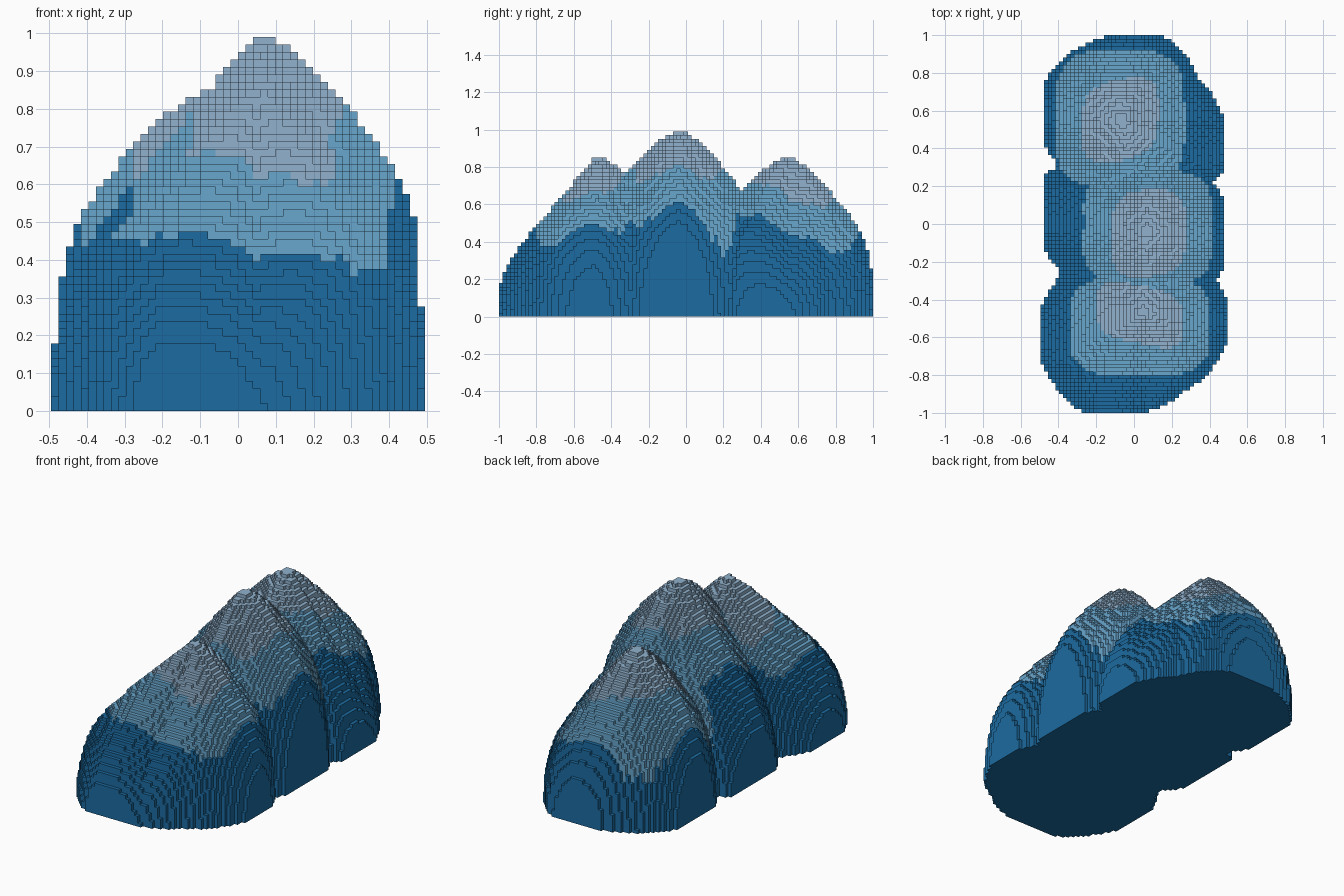
import bpy
import bmesh
import math

cube = bpy.data.objects.get("Cube")
if cube:
    bpy.data.objects.remove(cube, do_unlink=True)

# Grid of square columns
NX, NY = 50, 101
CELL = 2 / NY


def material(name, srgb):
    lin = [((c + 0.055) / 1.055) ** 2.4 for c in srgb] + [1]
    m = bpy.data.materials.new(name)
    m.use_nodes = True
    m.diffuse_color = lin
    m.node_tree.nodes["Principled BSDF"].inputs["Base Color"].default_value = lin
    return m


MATS = [material("deep_blue_rock", (0.105, 0.42, 0.63)),
        material("mid_blue_slope", (0.41, 0.65, 0.805)),
        material("grey_blue_cap", (0.565, 0.695, 0.805))]

# Each peak: summit, height, x limits, foot radius and foot height every 30 degrees,
# slope curvature to the east, north, west and south,
# then the slope and cap zones as centre, half sizes and skew
PEAKS = {
    "back_peak": dict(
        top=(-0.05, 0.55), h=0.86, lim=(-0.48, 0.475),
        r=(0.525, 0.45, 0.49, 0.46, 0.45, 0.47, 0.45, 0.43, 0.42, 0.42, 0.45, 0.59),
        e=(0.18, 0.26, 0.32, 0.37, 0.40, 0.38, 0.41, 0.32, 0.34, 0.50, 0.44, 0.32),
        curve=(1.05, 1.25, 1.5, 1.4),
        slope=(-0.075, 0.56, 0.345, 0.365, 0), cap=(-0.075, 0.55, 0.205, 0.215, 0.2)),
    "middle_peak": dict(
        top=(0.06, -0.035), h=1.0, lim=(-0.48, 0.475),
        r=(0.46, 0.44, 0.45, 0.45, 0.45, 0.61, 0.57, 0.49, 0.44, 0.45, 0.44, 0.46),
        e=(0.49, 0.42, 0.46, 0.50, 0.38, 0.26, 0.32, 0.26, 0.36, 0.58, 0.40, 0.42),
        curve=(1.4, 1.4, 1.02, 1.4),
        slope=(0.075, -0.02, 0.345, 0.31, 0), cap=(0.075, -0.05, 0.20, 0.23, 0.1)),
    "front_peak": dict(
        top=(0.05, -0.48), h=0.86, lim=(-0.5, 0.5),
        r=(0.46, 0.42, 0.42, 0.40, 0.42, 0.47, 0.555, 0.60, 0.61, 0.515, 0.46, 0.465),
        e=(0.36, 0.35, 0.38, 0.50, 0.36, 0.28, 0.20, 0.31, 0.24, 0.18, 0.32, 0.37),
        curve=(1.3, 1.4, 1.2, 0.9),
        slope=(0.03, -0.54, 0.375, 0.265, 0), cap=(0.03, -0.48, 0.235, 0.155, -0.2)),
}


def around(values, angle):
    n = len(values)
    a = (angle / (2 * math.pi) * n) % n
    i = int(a) % n
    return values[i] + (values[(i + 1) % n] - values[i]) * (a - int(a))


def height(p, x, y):
    """Curved slope from summit to foot height, ending in a steep rounded foot."""
    if not p["lim"][0] < x < p["lim"][1]:
        return 0
    dx, dy = x - p["top"][0], y - p["top"][1]
    ang = math.atan2(dy, dx)
    t = math.hypot(dx, dy) / around(p["r"], ang)
    if t >= 1:
        return 0
    drop = (p["h"] - around(p["e"], ang)) * t ** around(p["curve"], ang)
    return (p["h"] - drop) * (1 - t ** 14) ** 0.62


def inside(box, x, y, power):
    cx, cy, hx, hy, skew = box
    wobble = 1 + 0.04 * math.sin(23 * x + 4) * math.cos(19 * y)
    across, along = (x - cx) / hx, (y - cy - skew * (x - cx)) / hy
    return abs(across) ** power + abs(along) ** power < wobble


def zone(x, y):
    if any(inside(p["cap"], x, y, 3.2) for p in PEAKS.values()):
        return 2
    return 1 if any(inside(p["slope"], x, y, 3.5) for p in PEAKS.values()) else 0


# Column heights, owning peak and colour zone
levels, owner, colour = {}, {}, {}
for i in range(NX):
    for j in range(NY):
        x, y = (i + 0.5 - NX / 2) * CELL, (j + 0.5 - NY / 2) * CELL
        h, name = max((height(p, x, y), n) for n, p in PEAKS.items())
        k = round(h / CELL)
        if k > 0:
            levels[i, j], owner[i, j], colour[i, j] = k, name, zone(x, y)


def build(name):
    bm = bmesh.new()
    cache = {}

    def vert(i, j, k):
        if (i, j, k) not in cache:
            cache[i, j, k] = bm.verts.new(((i - NX / 2) * CELL, (j - NY / 2) * CELL, k * CELL))
        return cache[i, j, k]

    def quad(corners, mat):
        bm.faces.new([vert(*c) for c in corners]).material_index = mat

    for (i, j), k in levels.items():
        if owner[i, j] != name:
            continue
        ring = [(i, j), (i + 1, j), (i + 1, j + 1), (i, j + 1)]
        # Terrace top and underside
        quad([(*c, k) for c in ring], colour[i, j])
        quad([(*c, 0) for c in reversed(ring)], 0)
        # Risers down to lower neighbours
        for s, (di, dj) in enumerate([(0, -1), (1, 0), (0, 1), (-1, 0)]):
            low = levels.get((i + di, j + dj), 0)
            if low < k:
                a, b = ring[s], ring[(s + 1) % 4]
                mat = colour[i, j] if (low + k) / 2 * CELL > 0.3 else 0
                quad([(*a, low), (*b, low), (*b, k), (*a, k)], mat)

    mesh = bpy.data.meshes.new(name)
    bm.to_mesh(mesh)
    bm.free()
    for m in MATS:
        mesh.materials.append(m)
    bpy.context.collection.objects.link(bpy.data.objects.new(name, mesh))


for peak in PEAKS:
    build(peak)
